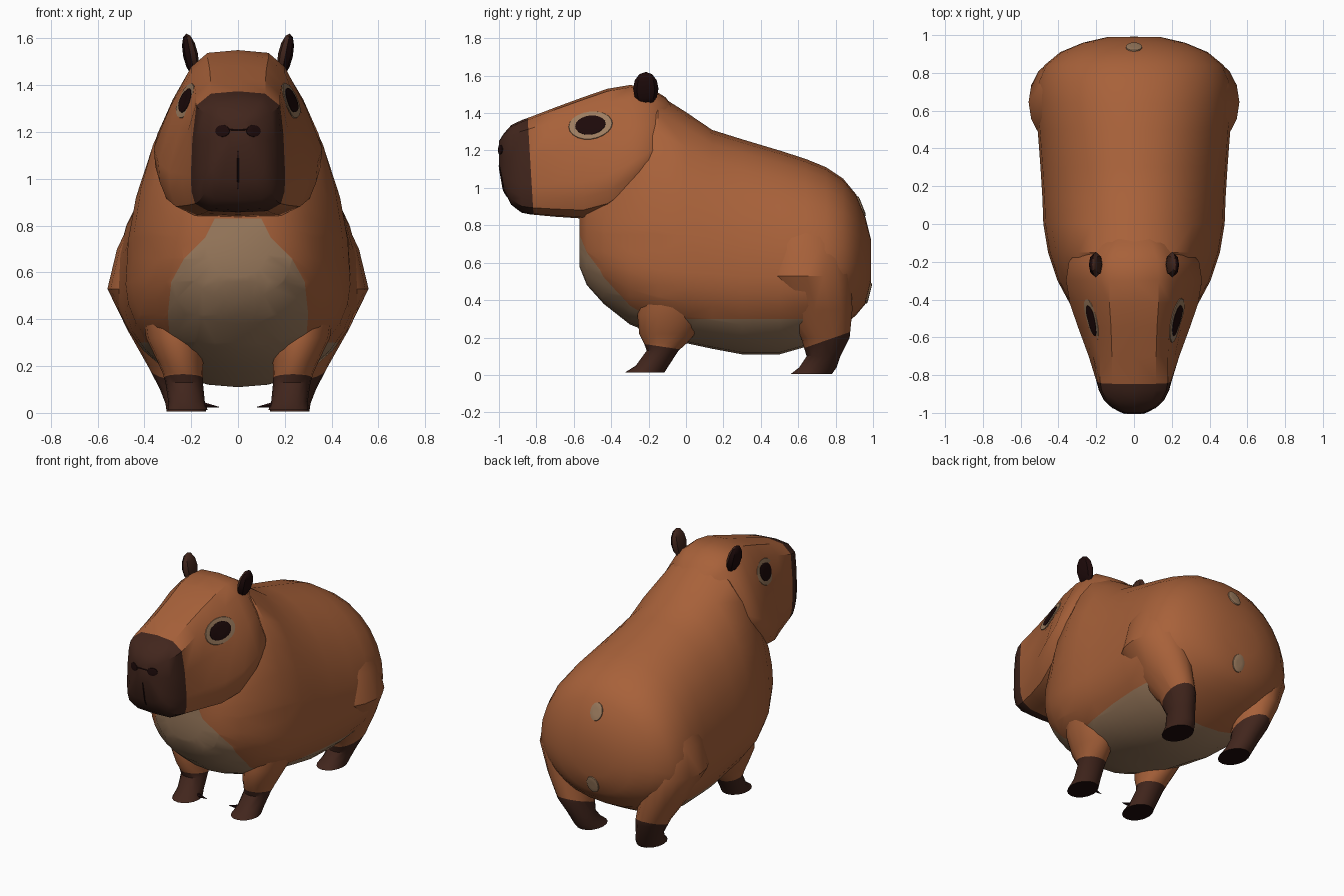
import bpy, bmesh
from math import sin, cos, pi, copysign
from mathutils import Vector, Matrix
from mathutils.bvhtree import BVHTree

if "Cube" in bpy.data.objects:
    bpy.data.objects.remove(bpy.data.objects["Cube"])


def material(name, r, g, b):
    m = bpy.data.materials.new(name)
    m.use_nodes = True
    m.diffuse_color = (r, g, b, 1)
    m.node_tree.nodes["Principled BSDF"].inputs["Base Color"].default_value = (r, g, b, 1)
    return m


FUR = material("russet_fur", .39, .12, .042)
DARK = material("dark_brown", .054, .019, .012)
TAN = material("belly_tan", .34, .205, .115)
BLACK = material("maroon_black", .012, .003, .003)


def finish(name, bm, mats, rule=None, angle=0.6):
    """Turn a bmesh into a smooth-shaded object, colouring faces by a rule."""
    bm.normal_update()
    if rule:
        for f in bm.faces:
            f.material_index = rule(f.calc_center_median(), f.normal)
    me = bpy.data.meshes.new(name)
    bm.to_mesh(me)
    bm.free()
    for m in mats:
        me.materials.append(m)
    ob = bpy.data.objects.new(name, me)
    bpy.context.collection.objects.link(ob)
    bpy.ops.object.select_all(action='DESELECT')
    ob.select_set(True)
    bpy.context.view_layer.objects.active = ob
    bpy.ops.object.shade_smooth_by_angle(angle=angle)
    return ob


def loft(rings):
    """Skin closed rings of equal length and cap both ends."""
    bm = bmesh.new()
    loops = [[bm.verts.new(p) for p in ring] for ring in rings]
    n = len(loops[0])
    for a, b in zip(loops, loops[1:]):
        for i in range(n):
            j = (i + 1) % n
            bm.faces.new((a[i], a[j], b[j], b[i]))
    bm.faces.new(loops[0])
    bm.faces.new(loops[-1])
    bmesh.ops.recalc_face_normals(bm, faces=bm.faces)
    return bm


def cut(bm, co, no, keep):
    """Score a straight colour edge across the faces that pass the test."""
    faces = [f for f in bm.faces if keep(f.calc_center_median())]
    geom = set(faces)
    for f in faces:
        geom.update(f.edges, f.verts)
    bmesh.ops.bisect_plane(bm, geom=list(geom), plane_co=co, plane_no=no, dist=1e-5)


# Body: oval slices along y (y, bottom, top, half width, height of widest point)
BODY = [(-.57, .58, .95, .14, .75), (-.53, .48, 1.05, .24, .71), (-.44, .38, 1.15, .33, .66),
        (-.3, .27, 1.4, .405, .6), (-.15, .21, 1.5, .455, .56), (0, .17, 1.405, .48, .55),
        (.14, .14, 1.31, .485, .54), (.3, .11, 1.26, .495, .53), (.5, .11, 1.2, .51, .53),
        (.64, .15, 1.155, .525, .53), (.75, .21, 1.11, .515, .55), (.84, .26, 1.05, .475, .58),
        (.91, .32, .965, .39, .6), (.96, .38, .84, .27, .6), (.99, .5, .72, .14, .6)]


def oval(y, lo, hi, w, mid, n=28):
    ring = []
    for i in range(n):
        t = 2 * pi * i / n
        c = cos(t)
        x = w * copysign(abs(sin(t)) ** .92, sin(t))
        ring.append((x, y, mid + c * (hi - mid if c > 0 else mid - lo)))
    return ring


# Chest patch outline from the throat down (half width, height)
PATCH = [(.1, .83), (.14, .75), (.23, .66), (.285, .56), (.3, .42), (.29, .3)]
body = loft([oval(*s) for s in BODY])
cut(body, (0, 0, .3), (0, 0, 1), lambda c: -.3 < c.y < .7)
for _, z in PATCH:
    cut(body, (0, 0, z), (0, 0, 1), lambda c: c.y < -.2)
for (xa, za), (xb, zb) in zip(PATCH, PATCH[1:]):
    for s in (1, -1):
        cut(body, (s * xa, 0, za), (s * (za - zb), 0, xb - xa),
            lambda c: c.y < -.2 and zb < c.z < za)


def belly(c, n):
    if c.y < .64 and c.z < .3:
        return 1
    for (xa, za), (xb, zb) in zip(PATCH, PATCH[1:]):
        if c.y < -.2 and zb < c.z <= za:
            return int(abs(c.x) < xa + (xb - xa) * (za - c.z) / (za - zb))
    return 0


body_ob = finish("body", body, [FUR, TAN], belly)

# Head: wedge slices along y (y, bottom, top, jaw half width, crown half width)
HEAD = [(-1, 1.13, 1.25, .05, .045), (-.975, .99, 1.29, .115, .1), (-.935, .91, 1.335, .158, .145),
        (-.88, .868, 1.362, .186, .172), (-.83, .858, 1.38, .2, .18), (-.7, .846, 1.43, .24, .18),
        (-.55, .836, 1.485, .295, .187), (-.42, .87, 1.53, .34, .2), (-.3, .95, 1.55, .36, .2),
        (-.2, 1.04, 1.54, .345, .195), (-.11, 1.12, 1.485, .27, .15), (-.02, 1.2, 1.37, .15, .08)]


def wedge(y, lo, hi, jaw, crown):
    mix = (jaw + crown) / 2
    half = [(jaw * .62, .01), (jaw * .9, .07), (jaw * .98, .17), (jaw, .3), (mix * 1.03, .6),
            (crown, .88), (crown * .65, .98)]
    half = [(x, lo + k * (hi - lo)) for x, k in half]
    ring = [(0, lo)] + half + [(0, hi)] + [(-x, z) for x, z in reversed(half)]
    return [(x, y, z) for x, z in ring]


head = loft([wedge(*s) for s in HEAD])
SLANT = Vector((0, 1, .06))
MUZZLE = Vector((0, -.83, 1.1))
cut(head, MUZZLE, SLANT, lambda c: True)
head_ob = finish("head", head, [FUR, DARK], lambda c, n: int((c - MUZZLE).dot(SLANT) < 0))


# Legs: oval slices upward (z, x, y, half width, half depth)
FRONT = [(.012, .215, -.222, .085, .106), (.05, .22, -.18, .078, .088), (.13, .23, -.125, .08, .085),
         (.17, .236, -.11, .086, .115), (.22, .246, -.1, .098, .15), (.32, .268, -.08, .125, .18),
         (.48, .29, -.05, .125, .19), (.66, .3, -.02, .1, .14)]
HIND = [(.005, .22, .67, .085, .11), (.04, .23, .705, .08, .1), (.1, .25, .735, .083, .09),
        (.2, .285, .745, .1, .13), (.35, .335, .69, .135, .2), (.53, .375, .645, .183, .235),
        (.7, .372, .64, .145, .21), (.88, .31, .64, .12, .16)]


def leg(name, slices, side, ankle, slope):
    """Slope tilts the dark sock line, higher towards the heel."""
    rings = []
    for z, x, y, rx, ry in slices:
        rings.append([(side * (x + rx * cos(k * pi / 8)), y + ry * sin(k * pi / 8), z)
                      for k in range(16)])
    bm = loft(rings)
    line = Vector((0, -slope, 1))
    cut(bm, ankle, line, lambda c: True)

    def rule(c, n):
        return 2 if n.z < -.9 and c.z < .05 else int((c - ankle).dot(line) < 0)
    finish(name, bm, [FUR, DARK, BLACK], rule)


def ear(name, side):
    bm = bmesh.new()
    bmesh.ops.create_uvsphere(bm, u_segments=8, v_segments=6, radius=1)
    place = (Matrix.Translation((side * .203, -.215, 1.53)) @ Matrix.Rotation(side * .2, 4, 'Y')
             @ Matrix.Diagonal((.032, .068, .092, 1)))
    bmesh.ops.transform(bm, matrix=place, verts=bm.verts)
    finish(name, bm, [DARK, BLACK], lambda c, n: int(n.x * side > .1))


def claw(name, side):
    bm = bmesh.new()
    bmesh.ops.create_cone(bm, cap_ends=True, segments=6, radius1=.016, radius2=.001, depth=.08)
    place = Matrix.Translation((side * .12, -.21, .03)) @ Matrix.Rotation(-side * 1.7, 4, 'Y')
    bmesh.ops.transform(bm, matrix=place, verts=bm.verts)
    finish(name, bm, [BLACK])


def surface(ob):
    me = ob.data
    return BVHTree.FromPolygons([v.co for v in me.vertices], [p.vertices[:] for p in me.polygons])


def plate(name, tree, at, axis, ru, rv, mat, lift=.005):
    """Thin oval plate that follows the skin underneath it."""
    at, n, _, _ = tree.find_nearest(Vector(at))
    u = Vector(axis)
    u = (u - n * u.dot(n)).normalized()
    v = n.cross(u)
    bm = bmesh.new()

    def point(r, t, up):
        p = at + u * (ru * r * cos(t)) + v * (rv * r * sin(t))
        hit = tree.ray_cast(p + n * .1, -n, .3)[0]
        return bm.verts.new((hit or p) + n * up)
    rings = [[point(r, pi * k / 10, up) for k in range(20)]
             for r, up in ((.4, lift), (.75, lift), (1, lift * .7), (1.02, -.001))]
    bm.faces.new(rings[0])
    for a, b in zip(rings, rings[1:]):
        for k in range(20):
            j = (k + 1) % 20
            bm.faces.new((a[k], b[k], b[j], a[j]))
    finish(name, bm, [mat])


head_skin, body_skin = surface(head_ob), surface(body_ob)

# Paired parts
for label, s in (("left", 1), ("right", -1)):
    leg(label + "_front_leg", FRONT, s, Vector((0, -.12, .15)), -.15)
    leg(label + "_hind_leg", HIND, s, Vector((0, .75, .185)), .35)
    ear(label + "_ear", s)
    claw(label + "_inner_claw", s)
    eye = (s * .24, -.515, 1.34)
    plate(label + "_eye_rim", head_skin, eye, (0, 1, 0), .118, .078, TAN, .004)
    plate(label + "_eye", head_skin, eye, (0, 1, 0), .083, .054, BLACK, .009)
    plate(label + "_nostril", head_skin, (s * .07, -1, 1.205), (1, 0, 0), .032, .025, BLACK)

# Muzzle lines and rump spots
plate("nose_crease", head_skin, (0, -1.02, 1.21), (1, 0, 0), .05, .003, BLACK)
plate("mouth_line", head_skin, (0, -1.02, 1.03), (1, 0, 0), .004, .085, BLACK)
plate("upper_rump_spot", body_skin, (0, .98, .92), (1, 0, 0), .042, .056, TAN, .009)
plate("lower_rump_spot", body_skin, (0, 1, .43), (1, 0, 0), .042, .056, TAN, .009)
